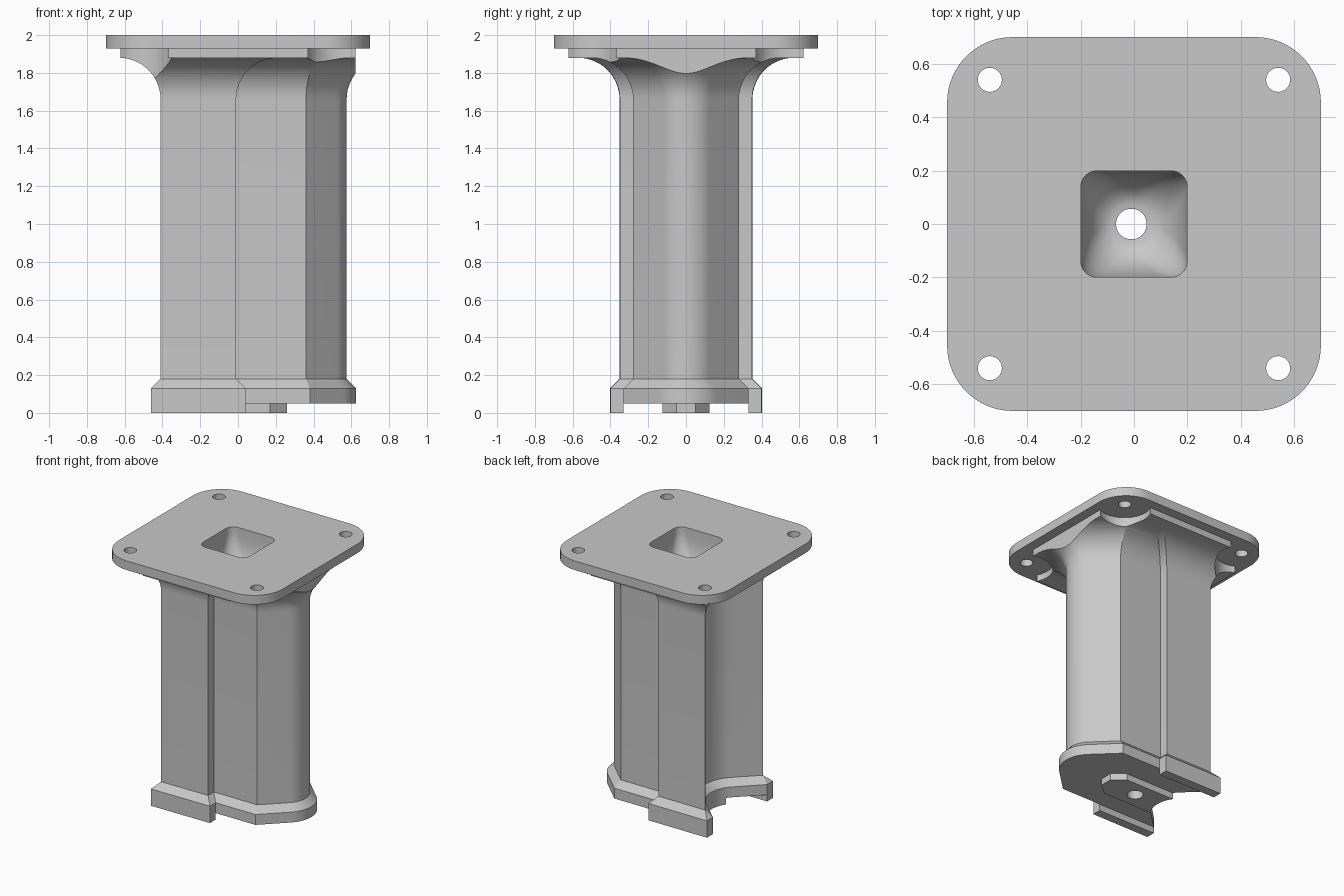
import bpy, bmesh
from math import sin, cos, tan, asin, pi, radians

if "Cube" in bpy.data.objects:
    bpy.data.objects.remove(bpy.data.objects["Cube"])

grey = bpy.data.materials.new("plain_grey")
grey.use_nodes = True
tone = (0.58, 0.58, 0.58, 1)
grey.diffuse_color = tone
grey.node_tree.nodes["Principled BSDF"].inputs["Base Color"].default_value = tone


def loft(name, rings):
    """Solid through matching closed rings, capped at both ends."""
    bm = bmesh.new()
    loops = [[bm.verts.new(p) for p in ring] for ring in rings]
    for a, b in zip(loops, loops[1:]):
        for i in range(len(a)):
            j = (i + 1) % len(a)
            bm.faces.new((a[i], a[j], b[j], b[i]))
    bm.faces.new(loops[0][::-1])
    bm.faces.new(loops[-1])
    bmesh.ops.recalc_face_normals(bm, faces=bm.faces)
    mesh = bpy.data.meshes.new(name)
    bm.to_mesh(mesh)
    bm.free()
    mesh.materials.append(grey)
    obj = bpy.data.objects.new(name, mesh)
    bpy.context.collection.objects.link(obj)
    return obj


def prism(name, outline, z0, z1):
    return loft(name, [[(x, y, z) for x, y in outline] for z in (z0, z1)])


def box(name, half_x, half_y, z0, z1):
    return prism(name, [(-half_x, -half_y), (half_x, -half_y),
                        (half_x, half_y), (-half_x, half_y)], z0, z1)


def arc(cx, cy, r, a0, a1, n):
    return [(cx + r * cos(a0 + (a1 - a0) * i / n),
             cy + r * sin(a0 + (a1 - a0) * i / n)) for i in range(n + 1)]


def disc(name, x, y, r, z0, z1):
    return prism(name, arc(x, y, r, 0, 2 * pi, 48)[:-1], z0, z1)


def rounded_square(cx, half, r, n):
    pts = []
    for k, (sx, sy) in enumerate([(1, 1), (-1, 1), (-1, -1), (1, -1)]):
        pts += arc(cx + (half - r) * sx, (half - r) * sy, r,
                   k * pi / 2, (k + 1) * pi / 2, n)
    return pts


def boolean(obj, cutter, operation="DIFFERENCE"):
    mod = obj.modifiers.new("cut", "BOOLEAN")
    mod.operation = operation
    mod.solver = "EXACT"
    mod.object = cutter
    bpy.context.view_layer.objects.active = obj
    bpy.ops.object.modifier_apply(modifier=mod.name)


# The nose is a rounded wedge; the nest is the same wedge one pitch behind
NOSE_X, NOSE_R, PITCH = 0.405, 0.17, 0.84
TURN = radians(46)
NEST_X = NOSE_X - PITCH
GAP = 0.1


def section(d, z):
    """Column outline grown outwards by d: wedge nose in front, nest behind."""
    half = [(0.36 + 0.4 * d, 0.28 + d), (d - 0.01, 0.28 + d),
            (d - 0.01, 0.35 + d), (-0.41 - d, 0.352 + d)]
    # Nest mouth, straight flank, then rounded bottom
    x = -0.41 - d
    mouth = 0.36 + 0.4 * (GAP - d) - PITCH
    cx = max(x + 0.001, mouth)
    cy = 0.28 + GAP - d - (cx - mouth) / tan(TURN)
    half += [(x, min(cy + 0.001, 0.351 + d)), (cx, cy)]
    pts = arc(NOSE_X, 0, NOSE_R + d, -TURN, TURN, 24) + half
    pts += arc(NEST_X, 0, NOSE_R + GAP - d, TURN, -TURN, 24)
    pts += [(px, -py) for px, py in reversed(half)]
    return [(px, py, z) for px, py in pts]


# Top plate with rounded corners
top_plate = prism("top_plate", rounded_square(0, 0.7, 0.245, 16), 1.93, 2.0)

# Column with a rounded flare that runs into a stiffening slab
FLARE = 0.22
rings = [section(0, 0.1)]
for i in range(15):
    t = pi / 2 * i / 14
    rings.append(section(FLARE * (1 - cos(t)), 1.66 + FLARE * sin(t)))
rings.append(section(FLARE, 1.9))
column = loft("column", rings)
slab = box("slab_helper", 0.7, 0.7, 1.88, 1.93)
boolean(column, slab, "UNION")
limit = box("flare_limit", 0.623, 0.623, 0, 2.1)
boolean(column, limit, "INTERSECT")

# Base flange with chamfered upper edge, undercut to leave two side legs
base = loft("base_flange", [section(0.05, 0), section(0.05, 0.13), section(0, 0.18)])
undercut = box("undercut_helper", 1, 0.3305, -0.1, 0.05)
boolean(base, undercut)

# Central foot with hollow rear edge
a = asin(0.125 / (NOSE_R + 0.05))
foot = prism("centre_foot", [(0.26, -0.05), (0.26, 0.05), (0.17, 0.125)]
             + arc(NEST_X, 0, NOSE_R + 0.05, a, -a, 10) + [(0.17, -0.125)], 0, 0.05)

# Bolt holes and washer clearances at the four corners
helpers = [slab, limit, undercut]
for sx in (-1, 1):
    for sy in (-1, 1):
        bolt = disc("bolt_cutter", 0.54 * sx, 0.54 * sy, 0.045, 1.85, 2.1)
        boolean(top_plate, bolt)
        clearance = disc("clearance_cutter", 0.54 * sx, 0.54 * sy, 0.188, 1.5, 2.1)
        boolean(column, clearance)
        helpers += [bolt, clearance]


# Bowl-shaped square pocket running down into a round bore
def pocket_ring(z, half, blend):
    r = 0.98 * half * (1 - blend) + 0.06 * blend
    return [(x, y, z) for x, y in rounded_square(-0.01 * (1 - blend), half, r, 12)]


rings = [pocket_ring(-0.2, 0.057, 0), pocket_ring(1.68, 0.057, 0)]
for i in range(1, 13):
    t = pi / 2 * i / 12
    rings.append(pocket_ring(1.94 - 0.26 * cos(t), 0.06 + 0.138 * sin(t), i / 12))
rings += [pocket_ring(2.0, 0.199, 1), pocket_ring(2.1, 0.199, 1)]
pocket = loft("pocket_cutter", rings)
helpers.append(pocket)
parts = [top_plate, column, base, foot]
for part in parts:
    boolean(part, pocket)

for h in helpers:
    bpy.data.objects.remove(h)

# Smooth curved walls, keep crisp edges
bpy.ops.object.select_all(action="DESELECT")
for part in parts:
    part.select_set(True)
    bpy.context.view_layer.objects.active = part
bpy.ops.object.shade_smooth_by_angle(angle=radians(20))
